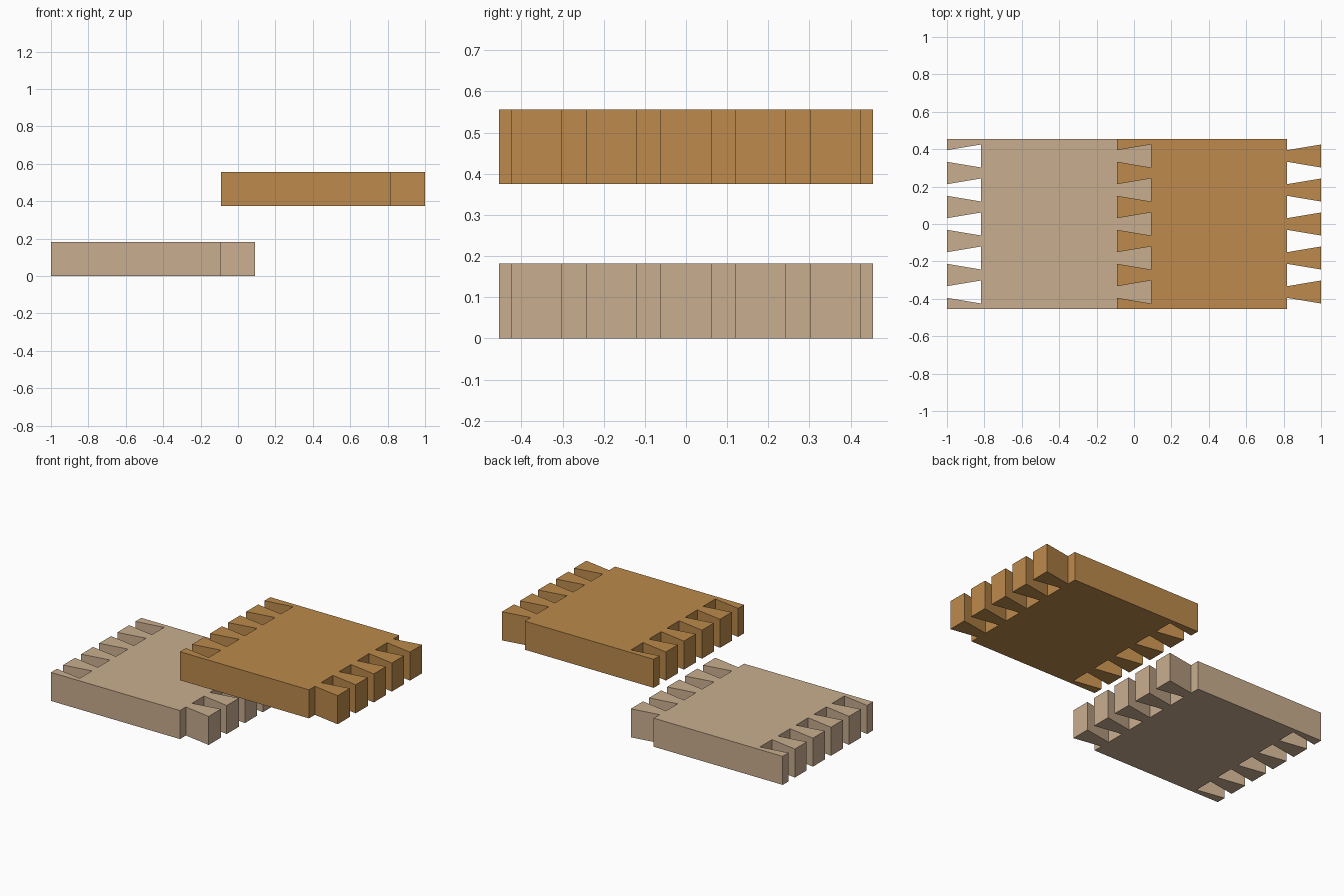
import bpy
import bmesh

if "Cube" in bpy.data.objects:
    bpy.data.objects.remove(bpy.data.objects["Cube"])

UNIT = 2 / 11            # thickness, tail length and tail spacing
BODY = 5 * UNIT          # board is square apart from the tails
NECK, TIP = 0.031, 0.0615  # half widths of a dovetail at root and end
CENTRES = [(i - 2) * UNIT for i in range(5)]


def make_material(name, rgb):
    mat = bpy.data.materials.new(name)
    mat.use_nodes = True
    mat.diffuse_color = (*rgb, 1)
    mat.node_tree.nodes["Principled BSDF"].inputs["Base Color"].default_value = (*rgb, 1)
    return mat


def dovetail_edge(x):
    """Zigzag of dovetails along y, flaring towards +x."""
    points = []
    for c in CENTRES:
        points += [(x, c - NECK), (x + UNIT, c - TIP), (x + UNIT, c + TIP), (x, c + NECK)]
    return points


def make_board(name, x, z, mat):
    half = BODY / 2
    # Tails on the right edge, matching sockets cut into the left edge
    outline = [(x, -half), (x + BODY, -half)]
    outline += dovetail_edge(x + BODY)
    outline += [(x + BODY, half), (x, half)]
    outline += reversed(dovetail_edge(x))

    bm = bmesh.new()
    face = bm.faces.new([bm.verts.new((px, py, z)) for px, py in outline])
    top = bmesh.ops.extrude_face_region(bm, geom=[face])["geom"]
    verts = [v for v in top if isinstance(v, bmesh.types.BMVert)]
    bmesh.ops.translate(bm, vec=(0, 0, UNIT), verts=verts)
    bmesh.ops.recalc_face_normals(bm, faces=bm.faces)

    mesh = bpy.data.meshes.new(name)
    bm.to_mesh(mesh)
    bm.free()
    mesh.materials.append(mat)
    obj = bpy.data.objects.new(name, mesh)
    bpy.context.collection.objects.link(obj)
    return obj


# Two identical boards, the upper one offset by one body length
make_board("lower_board", -1, 0, make_material("pale wood", (0.584, 0.423, 0.275)))
make_board("upper_board", -1 + BODY, 0.375, make_material("golden wood", (0.503, 0.254, 0.072)))
